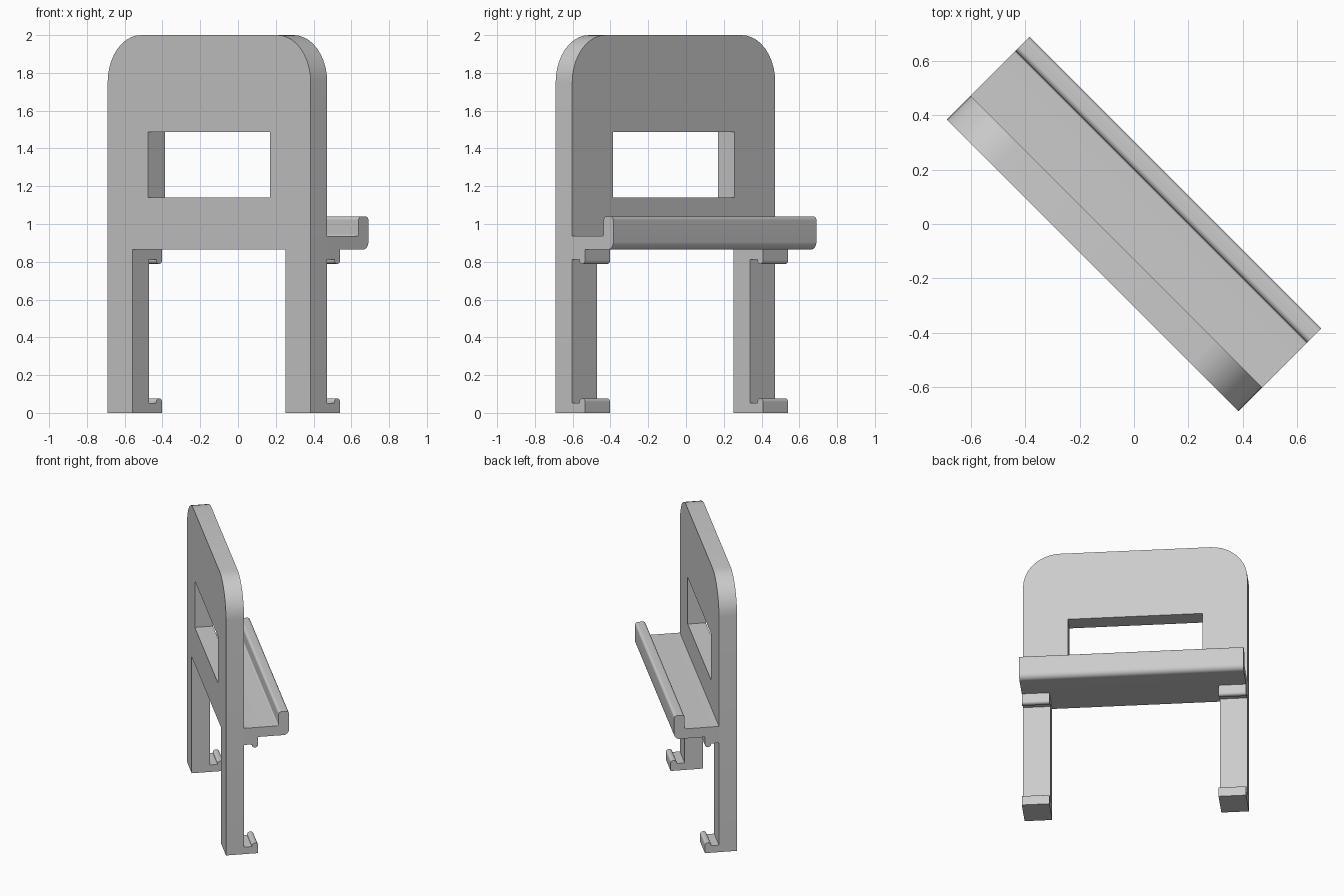
import bpy, bmesh, math
from mathutils import Vector, Matrix

cube = bpy.data.objects.get("Cube")
if cube:
    bpy.data.objects.remove(cube, do_unlink=True)

TURN = Matrix.Rotation(math.radians(-45), 4, "Z")
HALF = 0.76                      # half width of the stand
LEG = 0.573                      # inner side of each leg
FRONT, BACK = -0.216, -0.092     # panel faces

grey = bpy.data.materials.new("light grey plastic")
grey.use_nodes = True
colour = (0.6, 0.6, 0.6, 1)
grey.diffuse_color = colour
grey.node_tree.nodes["Principled BSDF"].inputs["Base Color"].default_value = colour


def rounded(points, steps=10):
    """Outline from (a, b, radius) corners, each corner turned into an arc."""
    out = []
    for i, (a, b, r) in enumerate(points):
        p = Vector((a, b))
        if not r:
            out.append(p)
            continue
        d1 = (Vector(points[i - 1][:2]) - p).normalized()
        d2 = (Vector(points[(i + 1) % len(points)][:2]) - p).normalized()
        centre = p + (d1 + d2) * r
        for k in range(steps + 1):
            t = math.pi / 2 * k / steps
            out.append(centre - d2 * r * math.cos(t) - d1 * r * math.sin(t))
    return out


def prism(name, points, start, end, place):
    """Extrude a right-angled outline; place maps (a, b, depth) to 3D."""
    bm = bmesh.new()
    face = bm.faces.new([bm.verts.new(place(p.x, p.y, start)) for p in rounded(points)])
    moved = bmesh.ops.extrude_face_region(bm, geom=[face])["geom"]
    shift = Vector(place(0, 0, end)) - Vector(place(0, 0, start))
    bmesh.ops.translate(bm, vec=shift, verts=[g for g in moved if isinstance(g, bmesh.types.BMVert)])
    bmesh.ops.recalc_face_normals(bm, faces=bm.faces)
    mesh = bpy.data.meshes.new(name)
    bm.to_mesh(mesh)
    bm.free()
    mesh.materials.append(grey)
    ob = bpy.data.objects.new(name, mesh)
    ob.matrix_world = TURN
    bpy.context.collection.objects.link(ob)
    return ob


def smooth(ob):
    bpy.ops.object.select_all(action="DESELECT")
    ob.select_set(True)
    bpy.context.view_layer.objects.active = ob
    bpy.ops.object.shade_smooth_by_angle(angle=math.radians(30))


def upright(a, b, d):
    return (a, d, b)


def sideways(a, b, d):
    return (d, a, b)


# Upright panel with rounded top and two legs
panel = prism("back_panel_with_legs", [
    (-HALF, 0, 0), (-LEG, 0, 0), (-LEG, 0.865, 0), (LEG, 0.865, 0),
    (LEG, 0, 0), (HALF, 0, 0), (HALF, 2, 0.25), (-HALF, 2, 0.25)], FRONT, BACK, upright)

# Window opening
cutter = prism("window_cutter", [
    (-0.456, 1.14, 0), (0.456, 1.14, 0), (0.456, 1.487, 0), (-0.456, 1.487, 0)],
    FRONT - 0.1, BACK + 0.1, upright)
cutter.hide_render = True
cut = panel.modifiers.new("window", "BOOLEAN")
cut.operation = "DIFFERENCE"
cut.solver = "EXACT"
cut.object = cutter
bpy.context.view_layer.objects.active = panel
bpy.ops.object.modifier_apply(modifier=cut.name)
bpy.data.objects.remove(cutter, do_unlink=True)
smooth(panel)

# Shelf with raised lip
smooth(prism("shelf", [
    (BACK, 0.865, 0), (0.216, 0.865, 0.04), (0.216, 1.04, 0.02),
    (0.143, 1.04, 0.02), (0.143, 0.937, 0.008), (BACK, 0.937, 0)], -HALF, HALF, sideways))

# Cable hooks: one pair on the feet, a mirrored pair under the shelf
for side, sign in (("left", 1), ("right", -1)):
    for level, base, up in (("foot", 0, 1), ("shelf", 0.865, -1)):
        outline = [(BACK, 0, 0), (0.004, 0, 0), (0.004, 0.076, 0.018),
                   (-0.038, 0.076, 0.018), (-0.038, 0.052, 0.004), (BACK, 0.052, 0)]
        outline = [(a, base + up * b, r) for a, b, r in outline]
        smooth(prism(f"{side}_{level}_hook", outline, sign * LEG, sign * HALF, sideways))
